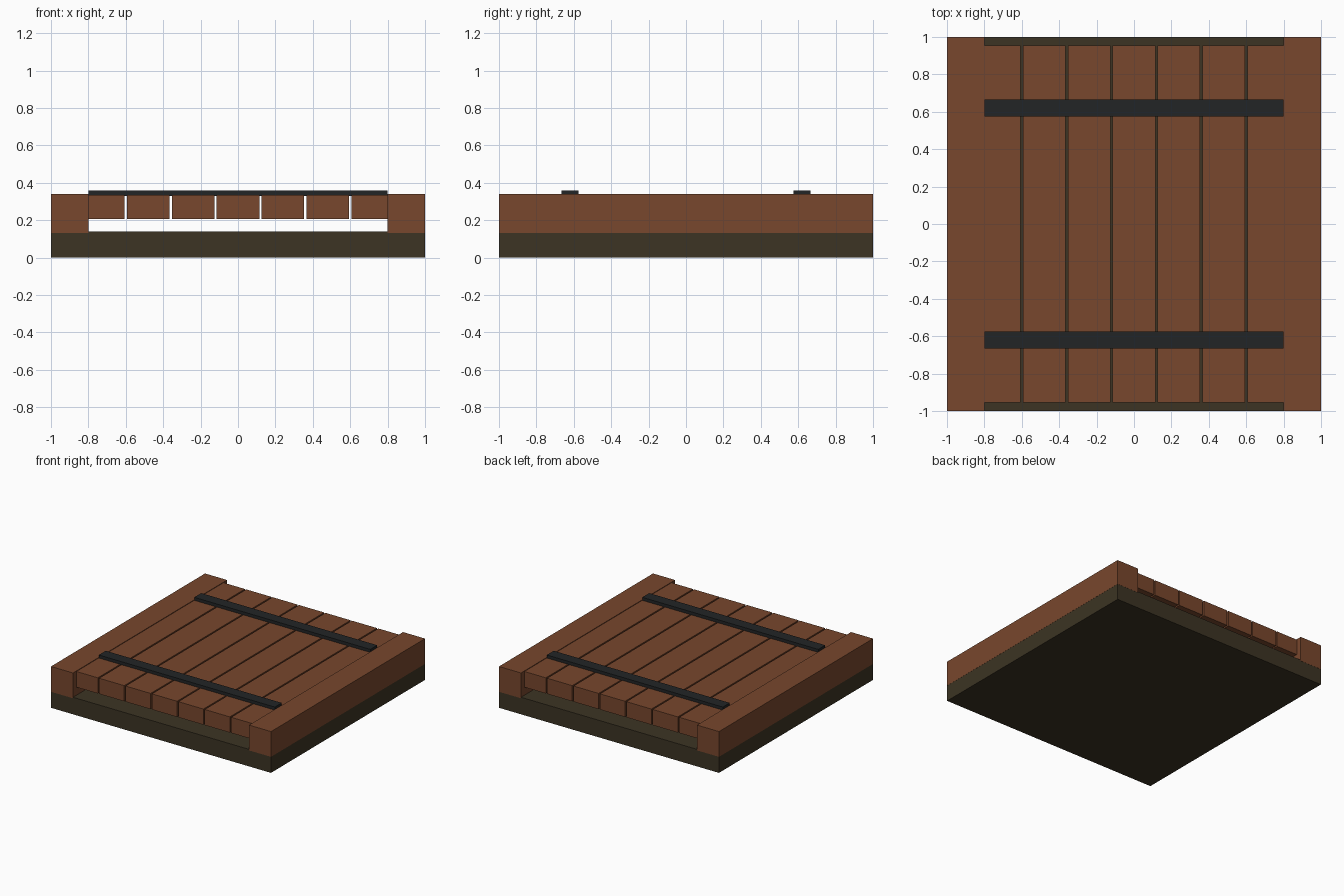
import bpy

cube = bpy.data.objects.get("Cube")
if cube:
    bpy.data.objects.remove(cube, do_unlink=True)


def material(name, colour):
    mat = bpy.data.materials.new(name)
    mat.use_nodes = True
    mat.diffuse_color = (*colour, 1)
    bsdf = next(n for n in mat.node_tree.nodes if n.type == 'BSDF_PRINCIPLED')
    bsdf.inputs["Base Color"].default_value = (*colour, 1)
    return mat


wood = material("brown_wood", (0.188, 0.063, 0.026))
earth = material("dark_earth", (0.045, 0.034, 0.017))
iron = material("black_iron", (0.016, 0.018, 0.019))


def box(name, x, y, z, mat):
    """Box filling the given (low, high) range on each axis."""
    ranges = (x, y, z)
    bpy.ops.mesh.primitive_cube_add(size=1, location=[(a + b) / 2 for a, b in ranges])
    obj = bpy.context.object
    obj.name = obj.data.name = name
    obj.scale = [b - a for a, b in ranges]
    bpy.ops.object.transform_apply(location=False, rotation=False, scale=True)
    obj.data.materials.append(mat)
    return obj


# Ground slab, a hair inside the rails so their faces never coincide
box("base_slab", (-0.999, 0.999), (-0.999, 0.999), (0, 0.14), earth)

# Side rails, slightly sunk into the slab
box("left_rail", (0.8, 1), (-1, 1), (0.132, 0.34), wood)
box("right_rail", (-1, -0.8), (-1, 1), (0.132, 0.34), wood)

# Seven deck planks with narrow gaps, the outer two tucked into the rails
PITCH, WIDTH = 0.24, 0.228
for i in range(7):
    x = (i - 3) * PITCH
    box(f"plank_{i + 1}", (x - WIDTH / 2, x + WIDTH / 2), (-0.955, 0.955), (0.206, 0.335), wood)

# Iron straps across the planks
for name, y in (("front_strap", -0.62), ("back_strap", 0.62)):
    box(name, (-0.8, 0.8), (y - 0.045, y + 0.045), (0.33, 0.36), iron)
